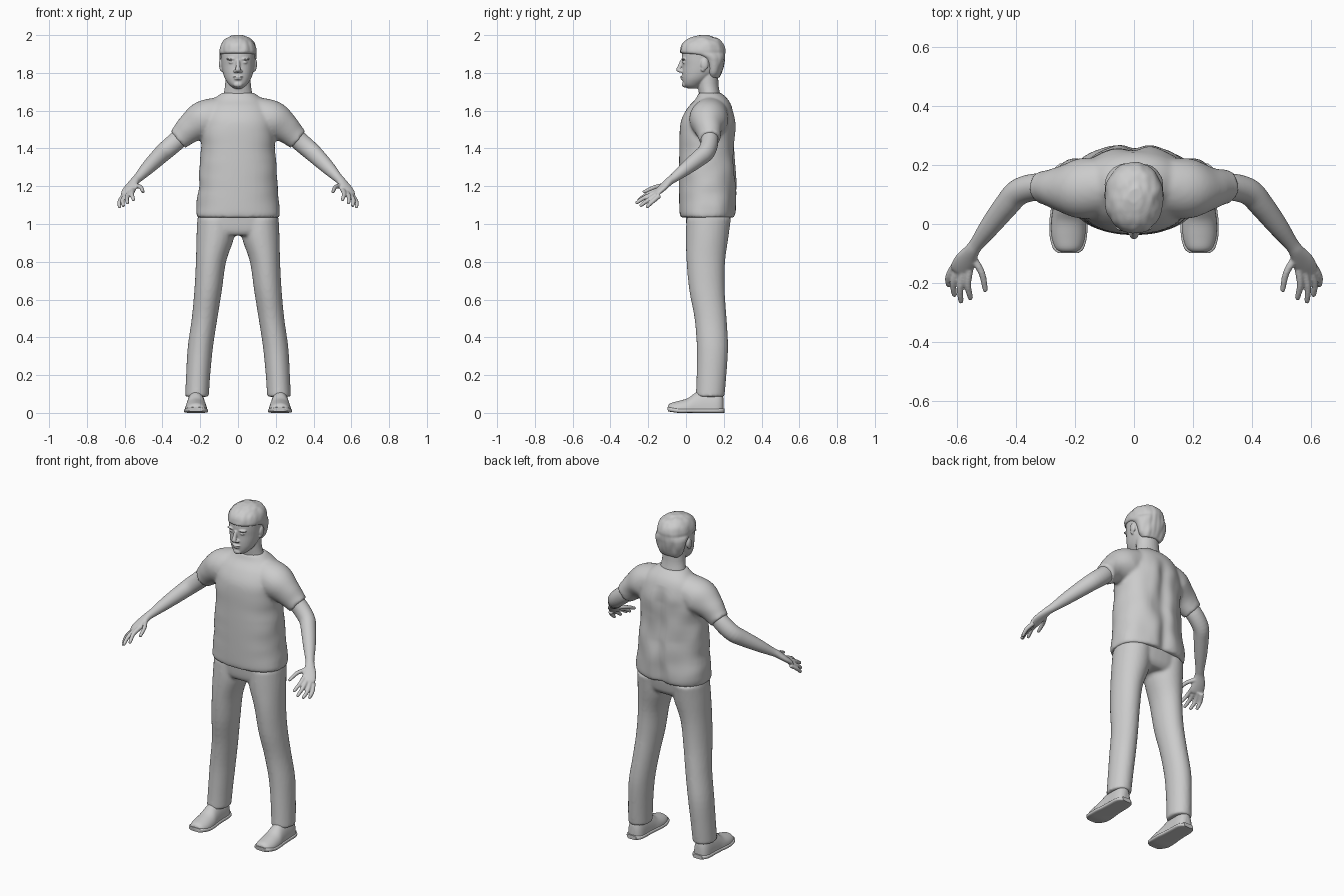
import bpy, bmesh, math
from mathutils import Vector, noise

mat = bpy.data.materials.new("plain grey")
mat.diffuse_color = (0.6, 0.6, 0.6, 1)


def spline(rows, sub):
    """Smooth in-between rows through the given ones."""
    out = []
    for i in range(len(rows) - 1):
        p = [Vector(rows[max(0, min(len(rows) - 1, i + k))]) for k in (-1, 0, 1, 2)]
        for s in range(sub):
            t = s / sub
            out.append(0.5 * (2 * p[1] + (p[2] - p[0]) * t
                              + (2 * p[0] - 5 * p[1] + 4 * p[2] - p[3]) * t * t
                              + (3 * p[1] - p[0] - 3 * p[2] + p[3]) * t ** 3))
    return out + [Vector(rows[-1])]


def loft(bm, rows, upright=False, both=False, power=2.0, seg=28, sub=4, floor=None):
    """Tube through rows of x, y, z, half width, half depth."""
    rows = spline(rows, sub)
    n = len(rows)
    for side in ((1, -1) if both else (1,)):
        rings = []
        for i, r in enumerate(rows):
            c = Vector(r[:3])
            if upright:
                u, v = Vector((1, 0, 0)), Vector((0, 1, 0))
            else:
                t = (Vector(rows[min(i + 1, n - 1)][:3]) - Vector(rows[max(i - 1, 0)][:3])).normalized()
                u = t.cross(Vector((0, 0, 1))).normalized()
                v = u.cross(t)
            ring = []
            for k in range(seg):
                a = math.tau * k / seg
                ca, sa = math.cos(a), math.sin(a)
                e = 2 / power
                p = c + u * (max(r[3], .001) * math.copysign(abs(ca) ** e, ca)) \
                      + v * (max(r[4], .001) * math.copysign(abs(sa) ** e, sa))
                if floor is not None:
                    p.z = max(p.z, floor)
                ring.append(bm.verts.new((p.x * side, p.y, p.z)))
            rings.append(ring)
        for a, b in zip(rings, rings[1:]):
            for k in range(seg):
                j = (k + 1) % seg
                bm.faces.new((a[k], a[j], b[j], b[k]))
        bm.faces.new(rings[0][::-1])
        bm.faces.new(rings[-1])


def span(rows):
    """Rows of z, front y, back y, half width as upright loft rows."""
    return [(0, (f + b) / 2, z, w, (b - f) / 2) for z, f, b, w in rows]


def ball(bm, c, r, both=False):
    """Ellipsoid."""
    for side in ((1, -1) if both else (1,)):
        vs = bmesh.ops.create_uvsphere(bm, u_segments=20, v_segments=12, radius=1)["verts"]
        for v in vs:
            v.co = Vector((side * c[0] + v.co.x * r[0], c[1] + v.co.y * r[1], c[2] + v.co.z * r[2]))


def finish(name, bm, voxel=0, smooth=0, angle=50):
    bmesh.ops.recalc_face_normals(bm, faces=bm.faces)
    me = bpy.data.meshes.new(name)
    bm.to_mesh(me)
    bm.free()
    ob = bpy.data.objects.new(name, me)
    bpy.context.collection.objects.link(ob)
    me.materials.append(mat)
    bpy.ops.object.select_all(action='DESELECT')
    ob.select_set(True)
    bpy.context.view_layer.objects.active = ob
    if voxel:
        m = ob.modifiers.new("fuse", 'REMESH')
        m.mode, m.voxel_size = 'VOXEL', voxel
        bpy.ops.object.modifier_apply(modifier="fuse")
        m = ob.modifiers.new("soften", 'SMOOTH')
        m.factor, m.iterations = 0.5, smooth
        bpy.ops.object.modifier_apply(modifier="soften")
    bpy.ops.object.shade_smooth_by_angle(angle=math.radians(angle))
    return ob


# Shirt: body and sleeves fused
bm = bmesh.new()
loft(bm, span([(1.035, -.03, .258, .22), (1.07, -.035, .265, .222), (1.2, -.037, .267, .208),
               (1.3, -.037, .262, .205), (1.4, -.035, .258, .195), (1.5, -.033, .26, .197),
               (1.56, -.022, .258, .19), (1.62, .012, .243, .165), (1.66, .05, .222, .13),
               (1.695, .066, .185, .085)]), upright=True, power=2.3, seg=48)
loft(bm, [(.06, .135, 1.585, .09, .09), (.13, .125, 1.567, .102, .1), (.19, .118, 1.547, .1, .1),
          (.25, .118, 1.508, .075, .08), (.29, .122, 1.472, .06, .066),
          (.318, .125, 1.447, .055, .06)], both=True)
shirt = finish("shirt", bm, .009, 8)
# Loose cloth folds and the hollow of the spine
for v in shirt.data.vertices:
    x, y, z = v.co
    back = max(0, min(1, (y - .1) / .1))
    low = max(0, min(1, (1.62 - z) / .1))
    v.co.y -= back * low * (.014 * math.exp(-(x / .035) ** 2)
                            + .010 * noise.noise((x * 11, 3, z * 7)))
    v.co.x += .006 * low * noise.noise((1 if x > 0 else 5, y * 8, z * 12))

# Trousers: hips and legs fused
bm = bmesh.new()
loft(bm, span([(.94, .02, .2, .16), (.97, .005, .225, .208), (1.05, -.002, .24, .212)]),
     upright=True, power=2.4, seg=40)
loft(bm, [(.115, .12, 1.03, .1, .118), (.12, .112, .93, .1, .113), (.143, .105, .8, .08, .102),
          (.158, .111, .65, .073, .094), (.177, .13, .5, .068, .085), (.199, .14, .35, .067, .083),
          (.211, .135, .2, .064, .079), (.217, .128, .085, .063, .076)], upright=True, both=True)
finish("trousers", bm, .009, 5)

# Shoes: rounded uppers on flat soles
shoe = [(-.094, .03, .022), (-.08, .046, .034), (-.04, .057, .045), (.01, .058, .06),
        (.05, .053, .088), (.1, .05, .105), (.16, .048, .105), (.188, .036, .09), (.198, .018, .06)]
bm = bmesh.new()
loft(bm, [(.222, y, .018, w, h) for y, w, h in shoe], both=True, floor=.018)
finish("shoe_uppers", bm)
bm = bmesh.new()
loft(bm, [(.222, y * 1.03, .012 + (.006 if y < -.06 else 0), w + .006, .012) for y, w, h in shoe],
     both=True, power=4)
loft(bm, [(.222, .08, .012, .052, .012), (.16, .16, .012, .052, .012)][:1]
     + [(.222, .16, .012, .052, .012), (.222, .205, .012, .03, .012)], both=True, power=5)
finish("shoe_soles", bm, angle=40)

# Arms with palms, fingers and thumbs
bm = bmesh.new()
loft(bm, [(.27, .12, 1.49, .045, .05), (.33, .125, 1.435, .046, .05), (.39, .108, 1.383, .045, .048),
          (.43, .065, 1.345, .042, .044), (.485, -.005, 1.29, .035, .035),
          (.53, -.065, 1.243, .025, .024), (.548, -.09, 1.225, .026, .021),
          (.57, -.125, 1.192, .037, .018), (.585, -.155, 1.165, .038, .014),
          (.59, -.165, 1.156, .03, .01)], both=True)
fingers = [((.556, -.155, 1.178), (.562, -.205, 1.158), (.553, -.25, 1.128)),
           ((.575, -.155, 1.168), (.588, -.215, 1.142), (.585, -.262, 1.112)),
           ((.592, -.15, 1.158), (.611, -.2, 1.127), (.607, -.24, 1.097)),
           ((.606, -.14, 1.15), (.627, -.178, 1.118), (.627, -.207, 1.09)),
           ((.545, -.115, 1.205), (.515, -.165, 1.195), (.503, -.222, 1.17))]
for a, b, c in fingers:
    end = Vector(c) + (Vector(c) - Vector(b)).normalized() * .006
    loft(bm, [(*a, .013, .013), (*b, .0115, .0115), (*c, .009, .009), (*end, .003, .003)],
         both=True, seg=14)
finish("arms_and_hands", bm, .0045, 4)

# Head: skull, neck and face fused
bm = bmesh.new()
loft(bm, span([(1.64, .07, .19, .085), (1.69, .068, .18, .076), (1.74, .062, .172, .068),
               (1.82, .06, .17, .066)]), upright=True)
loft(bm, span([(1.717, .01, .06, .022), (1.735, -.012, .085, .045), (1.765, -.018, .125, .067),
               (1.8, -.02, .165, .08), (1.84, -.019, .185, .087), (1.88, -.022, .195, .09),
               (1.92, -.016, .196, .09), (1.96, .01, .17, .075), (1.985, .05, .13, .04)]),
     upright=True, power=2.15, seg=40)
loft(bm, [(0, -.018, 1.868, .009, .012), (0, -.03, 1.84, .011, .012), (0, -.04, 1.815, .014, .012),
          (0, -.028, 1.802, .015, .008)], upright=True, sub=5)
ball(bm, (.015, -.024, 1.809), (.009, .012, .008), True)    # nostrils
ball(bm, (.036, -.012, 1.874), (.027, .013, .007), True)    # brows
ball(bm, (.035, -.010, 1.856), (.015, .010, .007), True)    # eyes
ball(bm, (0, -.020, 1.780), (.026, .011, .005))             # upper lip
ball(bm, (0, -.018, 1.768), (.021, .011, .006))             # lower lip
ball(bm, (0, -.008, 1.738), (.024, .014, .015))             # chin
ball(bm, (.091, .098, 1.845), (.010, .020, .030), True)     # ears
ball(bm, (.087, .090, 1.820), (.009, .012, .014), True)     # ear lobes
finish("head", bm, .004, 3)

# Hair: cap with a fringe, down to the nape
bm = bmesh.new()
loft(bm, span([(1.775, .115, .178, .06), (1.8, .105, .19, .078), (1.84, .1, .2, .09),
               (1.875, .075, .207, .096), (1.895, .02, .208, .098), (1.905, -.027, .208, .098),
               (1.925, -.03, .208, .098), (1.955, -.018, .198, .089), (1.98, .012, .172, .068),
               (1.996, .05, .13, .035), (2.002, .075, .11, .012)]), upright=True, power=2.15, seg=48)
hair = finish("hair", bm, .005, 2)
for v in hair.data.vertices:
    v.co += Vector(v.co - Vector((0, .09, 1.88))).normalized() * .004 * noise.noise(
        (v.co.x * 40, v.co.y * 25, v.co.z * 15))
    v.co.z = min(v.co.z, 2.0)
